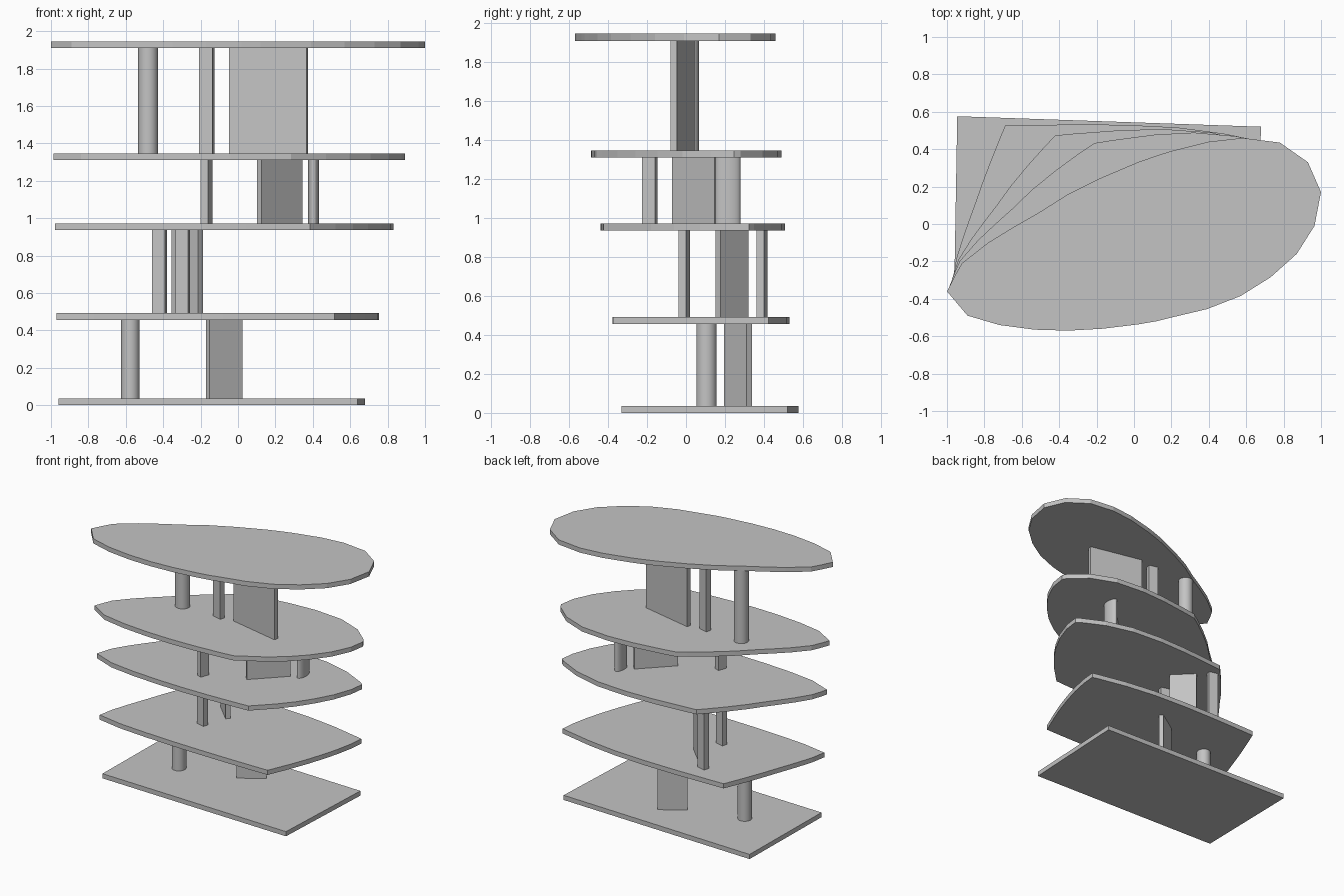
import bpy, bmesh, math
from mathutils import Vector

old = bpy.data.objects.get("Cube")
if old:
    bpy.data.objects.remove(old, do_unlink=True)

grey = bpy.data.materials.new("plain grey")
grey.use_nodes = True
colour = (0.55, 0.55, 0.55, 1)
grey.diffuse_color = colour
grey.node_tree.nodes["Principled BSDF"].inputs["Base Color"].default_value = colour

THICK = 0.036
SLAB_BASES = [0, 0.457, 0.936, 1.31, 1.909]
SLAB_NAMES = ["ground_slab", "first_floor_slab", "second_floor_slab", "third_floor_slab", "roof_slab"]


def extrude_outline(name, outline, bottom, top, smooth=False):
    """Make a prism from a counter-clockwise outline."""
    bm = bmesh.new()
    face = bm.faces.new([bm.verts.new((p[0], p[1], bottom)) for p in outline])
    result = bmesh.ops.extrude_face_region(bm, geom=[face])
    verts = [v for v in result["geom"] if isinstance(v, bmesh.types.BMVert)]
    bmesh.ops.translate(bm, verts=verts, vec=(0, 0, top - bottom))
    bmesh.ops.recalc_face_normals(bm, faces=bm.faces)
    mesh = bpy.data.meshes.new(name)
    bm.to_mesh(mesh)
    bm.free()
    mesh.materials.append(grey)
    obj = bpy.data.objects.new(name, mesh)
    bpy.context.collection.objects.link(obj)
    if smooth:
        bpy.ops.object.select_all(action="DESELECT")
        obj.select_set(True)
        bpy.context.view_layer.objects.active = obj
        bpy.ops.object.shade_smooth_by_angle(angle=math.radians(30))
    return obj


# Slabs: a four-cornered base turning gradually into an oval roof.
# Each side of the base is matched to one arc of the roof.
corners = [(-0.96, -0.28), (0.64, -0.33), (0.68, 0.52), (-0.945, 0.576)]
arcs = [
    [(-1, -.36), (-.89, -.49), (-.72, -.54), (-.53, -.565), (-.35, -.57), (-.17, -.56), (.02, -.537)],
    [(.12, -.52), (.2, -.5), (.39, -.455), (.57, -.385), (.73, -.285), (.87, -.16), (.965, -.01)],
    [(.99, .12), (1, .17), (.93, .33), (.78, .435), (.58, .46), (.4, .44), (.2, .39)],
    [(.125, .367), (.02, .33), (-.18, .245), (-.36, .155), (-.51, .06), (-.65, -.02), (-.78, -.1),
     (-.92, -.21), (-.96, -.28)],
]


def slab_outline(blend):
    points = []
    for i, arc in enumerate(arcs):
        start, end = Vector(corners[i]), Vector(corners[(i + 1) % 4])
        path = [Vector(p) for p in arc] + [Vector(arcs[(i + 1) % 4][0])]
        steps = [(b - a).length for a, b in zip(path, path[1:])]
        for k, point in enumerate(path[:-1]):
            on_side = start.lerp(end, sum(steps[:k]) / sum(steps))
            points.append(on_side.lerp(point, blend))
    return points


for name, base in zip(SLAB_NAMES, SLAB_BASES):
    blend = base / SLAB_BASES[-1]
    outline = corners if blend == 0 else slab_outline(blend)
    extrude_outline(name, outline, base, base + THICK)


def storey(level):
    return SLAB_BASES[level] + THICK, SLAB_BASES[level + 1]


def block(name, level, x, y, length, width, degrees):
    """A rectangular wall or pier, turned about the vertical."""
    a = math.radians(degrees)
    along = Vector((math.cos(a), math.sin(a))) * length / 2
    across = Vector((-math.sin(a), math.cos(a))) * width / 2
    mid = Vector((x, y))
    outline = [mid - along - across, mid + along - across, mid + along + across, mid - along + across]
    extrude_outline(name, outline, *storey(level))


def column(name, level, x, y, rx, ry, sides=32):
    turn = [math.tau * i / sides for i in range(sides)]
    outline = [(x + rx * math.cos(t), y + ry * math.sin(t)) for t in turn]
    extrude_outline(name, outline, *storey(level), smooth=True)


# Ground storey
column("ground_column", 0, -0.576, 0.105, 0.05, 0.052)
block("ground_wall", 0, -0.073, 0.267, 0.21, 0.034, 33.5)

# First storey
block("first_front_pier", 1, -0.295, -0.01, 0.07, 0.042, -15)
block("first_back_pier", 1, -0.42, 0.39, 0.07, 0.042, -15)
block("first_wall", 1, -0.271, 0.236, 0.2, 0.036, 135)

# Second storey
block("second_pier", 2, -0.168, -0.185, 0.07, 0.042, 70)
block("second_wall", 2, 0.223, 0.05, 0.31, 0.036, 45)
column("second_column", 2, 0.404, 0.215, 0.029, 0.064)

# Third storey
column("third_column", 3, -0.481, 0.013, 0.053, 0.053)
block("third_pier", 3, -0.168, 0.008, 0.075, 0.042, -15)
block("third_wall", 3, 0.163, -0.018, 0.425, 0.034, -12.5)
